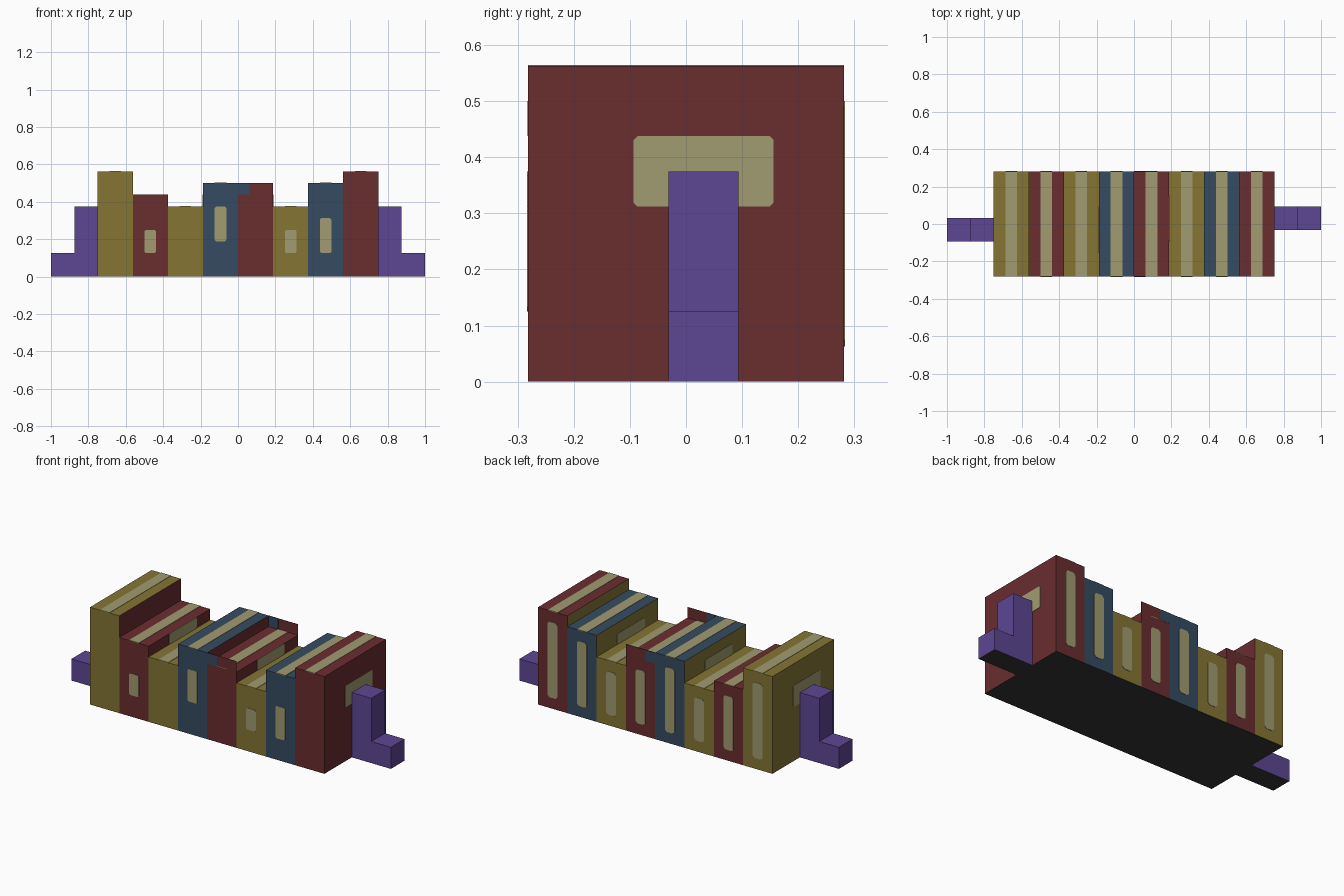
import bpy, bmesh
from mathutils import Vector

if "Cube" in bpy.data.objects:
    bpy.data.objects.remove(bpy.data.objects["Cube"])

def srgb(h):
    c = [int(h[i:i + 2], 16) / 255 for i in (0, 2, 4)]
    return [x / 12.92 if x <= 0.04045 else ((x + 0.055) / 1.055) ** 2.4 for x in c] + [1]

MATS = {}
for name, hx in dict(mustard="857534", red="6A2D2F", blue="354B61", tan="A19B70",
                     purple="5D4692", black="353535").items():
    m = bpy.data.materials.new(name)
    m.diffuse_color = srgb(hx)
    m.use_nodes = True
    m.node_tree.nodes["Principled BSDF"].inputs["Base Color"].default_value = m.diffuse_color
    MATS[name] = m

def prism(name, axis, lo, hi, color, cut=0.0):
    """Box from lo to hi; with cut, the corners across the given axis are bevelled off."""
    u, v = [i for i in range(3) if i != axis]
    base = []
    for a, b, first in ((0, 0, 0), (1, 0, 1), (1, 1, 0), (0, 1, 1)):
        p = [(hi if a else lo)[u], (hi if b else lo)[v]]
        if not cut:
            base.append(p)
            continue
        pu = [p[0] + (-cut if a else cut), p[1]]
        pv = [p[0], p[1] + (-cut if b else cut)]
        base += [pu, pv] if first else [pv, pu]
    bm = bmesh.new()
    rings = []
    for w in (lo[axis], hi[axis]):
        ring = []
        for p in base:
            co = [0, 0, 0]
            co[axis], co[u], co[v] = w, p[0], p[1]
            ring.append(bm.verts.new(co))
        rings.append(ring)
    bm.faces.new(rings[0])
    bm.faces.new(rings[1])
    n = len(base)
    for i in range(n):
        j = (i + 1) % n
        bm.faces.new((rings[0][i], rings[0][j], rings[1][j], rings[1][i]))
    bmesh.ops.recalc_face_normals(bm, faces=bm.faces)
    me = bpy.data.meshes.new(name)
    bm.to_mesh(me)
    bm.free()
    me.materials.append(MATS[color])
    ob = bpy.data.objects.new(name, me)
    bpy.context.collection.objects.link(ob)
    return ob

def paint(ob, color, direction):
    """Colour the faces that point along the given direction."""
    ob.data.materials.append(MATS[color])
    k = len(ob.data.materials) - 1
    for f in ob.data.polygons:
        if f.normal.dot(Vector(direction)) > 0.9:
            f.material_index = k

W, D, P, T = 0.1875, 0.28125, 0.0625, 0.002   # book width, half depth, pixel, plate

# Cover colour, height, front label (bottom, top)
BOOKS = [("mustard", 0.5625, None), ("red", 0.4375, (0.125, 0.25)),
         ("mustard", 0.375, None), ("blue", 0.5, (0.1875, 0.375)),
         ("red", 0.4375, None), ("mustard", 0.375, (0.125, 0.25)),
         ("blue", 0.5, (0.125, 0.3125)), ("red", 0.5625, None)]
heights = [0] + [b[1] for b in BOOKS] + [0]

for i, (color, h, label) in enumerate(BOOKS):
    x0 = -0.75 + i * W
    x1 = x0 + W
    s0, s1 = x0 + P, x1 - P
    # Book body: red right cover, mustard left cover, black underside
    book = prism(f"book_{i + 1}", 1, (x0, -D, 0), (x1, D, h), color)
    paint(book, "red", (1, 0, 0))
    paint(book, "mustard", (-1, 0, 0))
    paint(book, "black", (0, 0, -1))
    # Pale stripe along the top and long label on the back
    prism(f"top_stripe_{i + 1}", 2, (s0, -D, h - T), (s1, D, h + T), "tan")
    prism(f"back_label_{i + 1}", 1, (s0, D - T, P), (s1, D + T, h - P), "tan", 0.012)
    if label:
        prism(f"front_label_{i + 1}", 1, (s0, -D - T, label[0]), (s1, -D + T, label[1]), "tan", 0.008)
    # Cover labels, only where they rise above the neighbouring book
    for side, x, nb in ((1, x1, heights[i + 2]), (-1, x0, heights[i])):
        z0, z1 = max(0.3125, nb), min(0.4375, h)
        if z1 > z0:
            ya, yb = sorted((-0.09375 * side, 0.15625 * side))
            prism(f"cover_label_{i + 1}_{'right' if side > 0 else 'left'}", 0,
                  (x - T, ya, z0), (x + T, yb, z1), "tan", 0.007)

# Thin raised lips at the front and back of the fifth book, with a blue corner
for name, y in (("front", -D + T / 2), ("back", D - T / 2)):
    prism(f"{name}_lip", 1, (0, y - T / 2, 0.4375), (W, y + T / 2, 0.5), "red")
    prism(f"{name}_lip_blue_corner", 1, (0, y - T, 0.4375), (P, y + T, 0.5), "blue")

# L-shaped bookends, turned half round from each other
for name, s in (("right", 1), ("left", -1)):
    for part, xa, xb, h in (("upright", 0.75, 0.875, 0.375), ("foot", 0.875, 1.0, 0.125)):
        xs, ys = sorted((xa * s, xb * s)), sorted((-0.03125 * s, 0.09375 * s))
        ob = prism(f"{name}_bookend_{part}", 1, (xs[0], ys[0], 0), (xs[1], ys[1], h), "purple")
        paint(ob, "black", (0, 0, -1))
